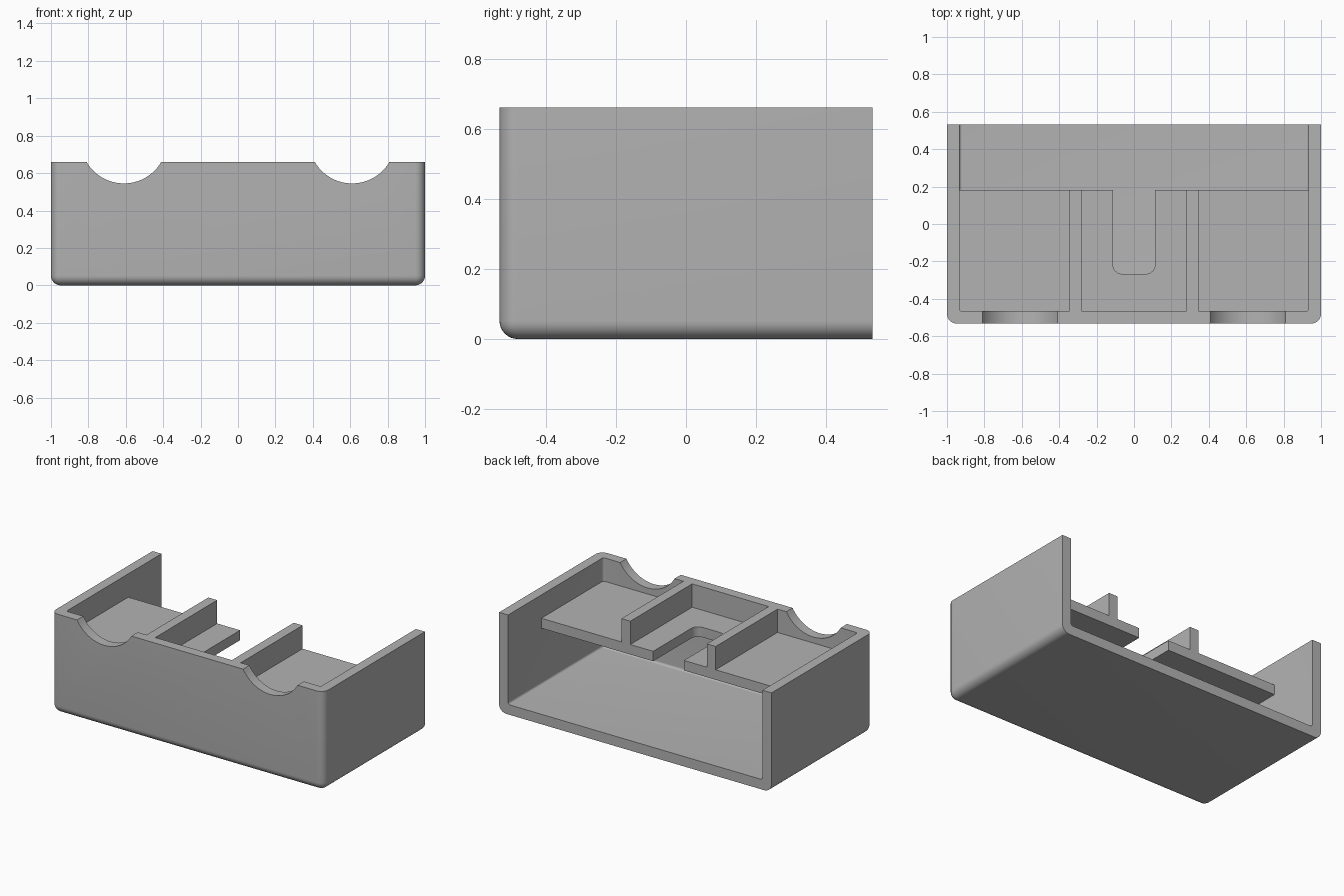
import bpy, bmesh
from math import radians, sin, cos
from mathutils import Vector

cube = bpy.data.objects.get("Cube")
if cube:
    bpy.data.objects.remove(cube, do_unlink=True)

# Overall sizes
HALF_X, HALF_Y, HEIGHT = 1.0, 0.532, 0.66
WALL = 0.066
RADIUS = 0.052
SHELF_TOP, SHELF_BACK = 0.505, 0.183

grey = bpy.data.materials.new("plain grey")
grey.use_nodes = True
colour = (0.45, 0.45, 0.45, 1)
grey.diffuse_color = colour
grey.node_tree.nodes["Principled BSDF"].inputs["Base Color"].default_value = colour


def make_object(name, bm):
    bmesh.ops.recalc_face_normals(bm, faces=bm.faces)
    mesh = bpy.data.meshes.new(name)
    bm.to_mesh(mesh)
    bm.free()
    mesh.materials.append(grey)
    obj = bpy.data.objects.new(name, mesh)
    bpy.context.collection.objects.link(obj)
    return obj


def box(name, low, high, radius=0):
    """Box; a radius rounds its bottom and its two upright front edges."""
    bm = bmesh.new()
    bmesh.ops.create_cube(bm, size=1)
    low, high = Vector(low), Vector(high)
    for v in bm.verts:
        v.co = (low + high) / 2 + v.co * (high - low)
    if radius:
        def at(edge, axis, value):
            return all(abs(v.co[axis] - value) < 1e-5 for v in edge.verts)
        rounded = [e for e in bm.edges
                   if not at(e, 1, high.y) and not at(e, 2, high.z)
                   and (at(e, 2, low.z) or at(e, 1, low.y))]
        bmesh.ops.bevel(bm, geom=rounded, offset=radius, segments=8,
                        profile=0.5, affect='EDGES')
    return make_object(name, bm)


def prism(name, outline, z0, z1):
    """Extrude a flat outline upwards."""
    bm = bmesh.new()
    face = bm.faces.new([bm.verts.new((x, y, z0)) for x, y in outline])
    top = bmesh.ops.extrude_face_region(bm, geom=[face])
    for v in top["geom"]:
        if isinstance(v, bmesh.types.BMVert):
            v.co.z = z1
    return make_object(name, bm)


def smooth(obj):
    bpy.ops.object.select_all(action='DESELECT')
    obj.select_set(True)
    bpy.context.view_layer.objects.active = obj
    bpy.ops.object.shade_smooth_by_angle(angle=radians(30))


def cut(target, cutter):
    mod = target.modifiers.new("cut", 'BOOLEAN')
    mod.operation = 'DIFFERENCE'
    mod.solver = 'EXACT'
    mod.object = cutter
    bpy.context.view_layer.objects.active = target
    bpy.ops.object.modifier_apply(modifier=mod.name)
    bpy.data.objects.remove(cutter, do_unlink=True)


# Tray: rounded shell, open at the top and back
tray = box("tray_shell", (-HALF_X, -HALF_Y, 0), (HALF_X, HALF_Y, HEIGHT), RADIUS)
cut(tray, box("cavity", (WALL - HALF_X, WALL - HALF_Y, WALL),
              (HALF_X - WALL, HALF_Y + 0.5, HEIGHT + 0.5), 0.015))

# Round scoops in the front wall
for side in (-1, 1):
    bpy.ops.mesh.primitive_cylinder_add(
        vertices=96, radius=0.231, depth=0.2,
        location=(side * 0.61, -HALF_Y, 0.776), rotation=(radians(90), 0, 0))
    cut(tray, bpy.context.object)
tray.data.materials.clear()
tray.data.materials.append(grey)
smooth(tray)

# Shelf with a round-cornered slot, tucked slightly into the walls
edge_x, front_y = HALF_X - WALL + 0.012, WALL - HALF_Y - 0.012
slot_x, slot_y, slot_r = 0.113, -0.267, 0.05
half = [(edge_x, front_y), (edge_x, SHELF_BACK), (slot_x, SHELF_BACK)]
for i in range(9):
    a = radians(90 * i / 8)
    half.append((slot_x - slot_r + slot_r * cos(a), slot_y + slot_r - slot_r * sin(a)))
outline = half + [(-x, y) for x, y in reversed(half)]
shelf = prism("shelf", outline, SHELF_TOP - WALL, SHELF_TOP)
smooth(shelf)

# Upright dividers on the shelf
for side, name in ((1, "left_divider"), (-1, "right_divider")):
    x0, x1 = sorted((side * 0.281, side * 0.346))
    box(name, (x0, WALL - HALF_Y, SHELF_TOP), (x1, SHELF_BACK, HEIGHT))
